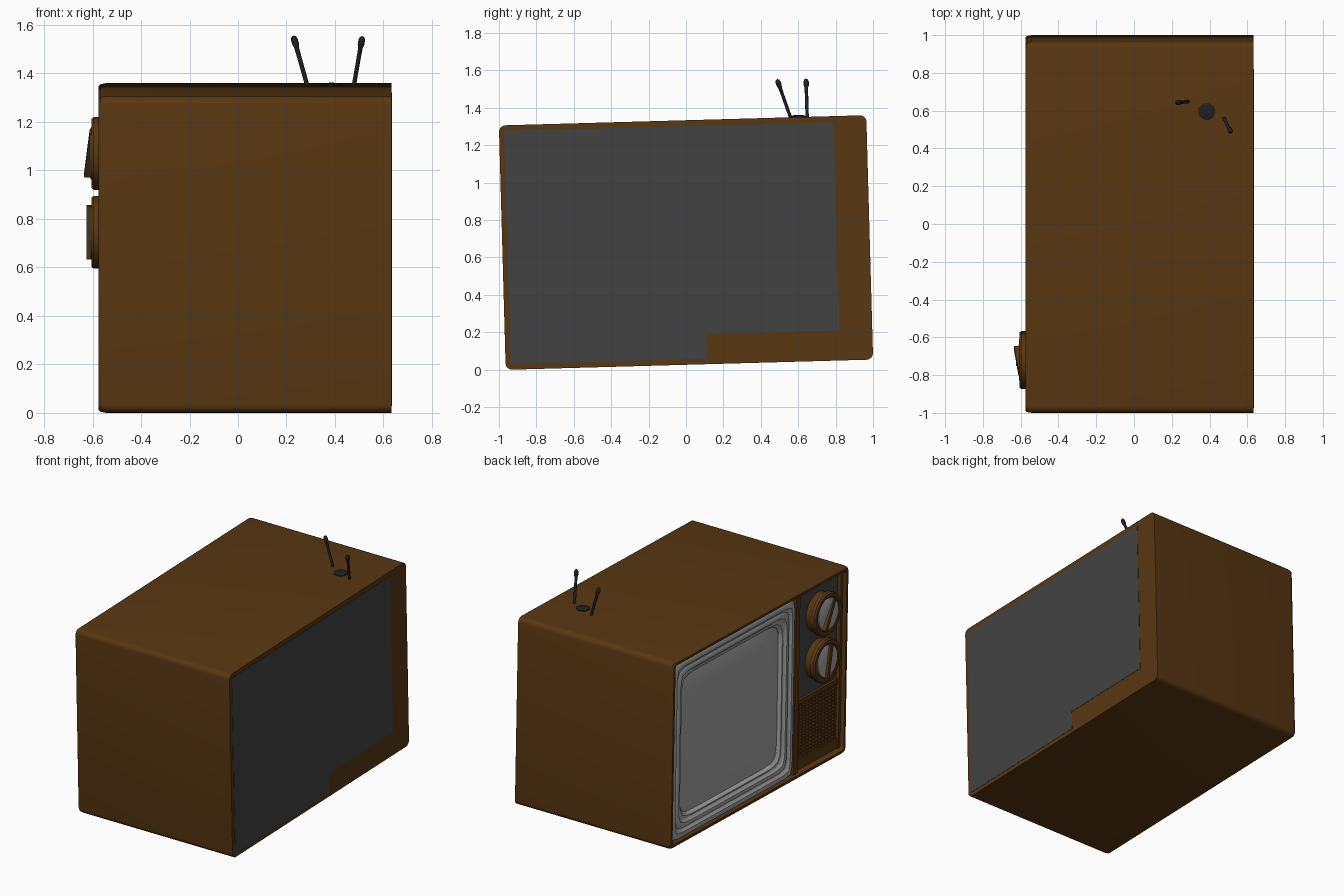
import bpy, bmesh
from math import sin, cos, pi, radians
from mathutils import Matrix, Vector

if "Cube" in bpy.data.objects:
    bpy.data.objects.remove(bpy.data.objects["Cube"])

# The whole cabinet leans slightly about the x axis
TILT = Matrix.Translation((0, 0, 0.68)) @ Matrix.Rotation(radians(1.6), 4, 'X')
W, H = 1.965, 1.307
FRONT, BACK, FLOOR = -0.575, 0.633, -0.52


def material(name, r, g, b):
    m = bpy.data.materials.new(name)
    m.diffuse_color = (r, g, b, 1)
    m.use_nodes = True
    m.node_tree.nodes["Principled BSDF"].inputs["Base Color"].default_value = m.diffuse_color
    return m


BROWN = material("brown_wood", 0.10, 0.038, 0.006)
DARK = material("dark_brown", 0.035, 0.014, 0.003)
GREY = material("dark_grey", 0.055, 0.055, 0.055)
LIGHT = material("light_grey", 0.38, 0.38, 0.38)
BLACK = material("black", 0.015, 0.015, 0.015)


def make(name, bm, mat, matrix=TILT):
    bmesh.ops.recalc_face_normals(bm, faces=bm.faces)
    bm.transform(matrix)
    me = bpy.data.meshes.new(name)
    bm.to_mesh(me)
    bm.free()
    me.materials.append(mat)
    ob = bpy.data.objects.new(name, me)
    bpy.context.collection.objects.link(ob)
    bpy.ops.object.select_all(action='DESELECT')
    ob.select_set(True)
    bpy.context.view_layer.objects.active = ob
    bpy.ops.object.shade_smooth_by_angle(angle=radians(35))
    return ob


def loft(loops, cap_start=True, cap_end=True):
    bm = bmesh.new()
    rings = [[bm.verts.new(p) for p in loop] for loop in loops]
    n = len(rings[0])
    for a, b in zip(rings, rings[1:]):
        for i in range(n):
            j = (i + 1) % n
            bm.faces.new((a[i], a[j], b[j], b[i]))
    if cap_start:
        bm.faces.new(rings[0])
    if cap_end:
        bm.faces.new(rings[-1])
    return bm


def rounded(x, hw, hh, r, seg=5):
    pts = []
    for k, (sy, sz) in enumerate(((1, 1), (-1, 1), (-1, -1), (1, -1))):
        for i in range(seg + 1):
            a = pi / 2 * (k + i / seg)
            pts.append((x, sy * (hw - r) + r * cos(a), sz * (hh - r) + r * sin(a)))
    return pts


def bowed(x, cy, hw, hh, n, count=96):
    pts = []
    for i in range(count):
        a = 2 * pi * i / count
        c, s = cos(a), sin(a)
        r = (abs(c) ** n + abs(s) ** n) ** (-1 / n)
        pts.append((x, cy + hw * r * c, hh * r * s))
    return pts


def circle(x, cy, cz, r, count=32):
    return [(x, cy + r * cos(2 * pi * i / count), cz + r * sin(2 * pi * i / count))
            for i in range(count)]


def add_box(bm, lo, hi):
    lo, hi = Vector(lo), Vector(hi)
    m = Matrix.Translation((lo + hi) / 2) @ Matrix.Diagonal((*(hi - lo), 1))
    bmesh.ops.create_cube(bm, size=1, matrix=m)


def box(name, lo, hi, mat):
    bm = bmesh.new()
    add_box(bm, lo, hi)
    return make(name, bm, mat)


# Cabinet with rounded corners and a recessed front
make("cabinet", loft([
    rounded(BACK, W / 2, H / 2, 0.035),
    rounded(FRONT + 0.03, W / 2, H / 2, 0.035),
    rounded(FRONT + 0.008, W / 2 - 0.004, H / 2 - 0.004, 0.033),
    rounded(FRONT, W / 2 - 0.012, H / 2 - 0.012, 0.03),
    rounded(FRONT, W / 2 - 0.028, H / 2 - 0.028, 0.02),
    rounded(FRONT + 0.012, W / 2 - 0.036, H / 2 - 0.036, 0.015),
    rounded(FLOOR + 0.01, W / 2 - 0.038, H / 2 - 0.038, 0.014)]), BROWN)

# Back cover with a notched lower corner
outline = [(-0.956, 0.625), (0.807, 0.62), (0.807, -0.493), (0.096, -0.493),
           (0.096, -0.625), (-0.956, -0.625)]
make("back_cover", loft([[(x, y, z) for y, z in outline]
                         for x in (BACK - 0.01, BACK + 0.002)]), GREY)

# Ridged screen surround: (inset, x, squareness)
CY, HW, HH = 0.27, 0.675, 0.616
steps = [(0, -0.51, 40), (0, -0.555, 40), (0.012, -0.563, 36), (0.035, -0.563, 30),
         (0.045, -0.552, 26), (0.055, -0.548, 22), (0.065, -0.555, 20),
         (0.085, -0.555, 18), (0.095, -0.542, 16), (0.105, -0.538, 15),
         (0.115, -0.541, 14), (0.130, -0.525, 12), (0.132, -0.515, 12)]
make("screen_surround", loft([bowed(x, CY, HW - d, HH - d, n) for d, x, n in steps],
                             False, False), LIGHT)

# Bulging picture tube
make("screen", loft([bowed(-0.52 - 0.04 * (1 - s ** 3), CY, (HW - 0.128) * s,
                           (HH - 0.128) * s, 3 + 9 * s)
                     for s in (1, 0.97, 0.92, 0.85, 0.75, 0.6, 0.4, 0.2, 0.05)],
                    False, True), LIGHT)

# Control column: trim strips and knob plate
box("column_divider", (-0.565, -0.45, -0.615), (-0.505, -0.407, 0.615), BROWN)
box("column_edge", (-0.55, -0.946, -0.615), (-0.505, -0.925, 0.615), BROWN)
box("middle_rail", (-0.54, -0.93, -0.16), (-0.505, -0.45, -0.13), BROWN)
box("lower_rail", (-0.54, -0.93, -0.615), (-0.505, -0.45, -0.54), BROWN)
box("knob_plate", (-0.522, -0.93, -0.135), (-0.505, -0.45, 0.615), GREY)

# Speaker grille of crossing slats
box("grille_backing", (-0.515, -0.93, -0.545), (-0.505, -0.45, -0.155), DARK)
grille = bmesh.new()
for i in range(16):
    z = -0.53 + i * 0.024
    add_box(grille, (-0.535, -0.92, z - 0.006), (-0.512, -0.455, z + 0.006))
for i in range(13):
    y = -0.905 + i * 0.036
    add_box(grille, (-0.53, y - 0.005, -0.54), (-0.512, y + 0.005, -0.16))
make("speaker_grille", grille, BROWN)

# Tuning knobs: rim, pale face and grip bar (angle, x of each bar end)
for name, cz, angle, low, high in (("upper", 0.41, 35, -0.635, -0.612),
                                   ("lower", 0.085, 10, -0.625, -0.625)):
    cy = -0.713
    rim = [(-0.515, 0.135), (-0.56, 0.14), (-0.572, 0.15), (-0.595, 0.15),
           (-0.605, 0.142), (-0.605, 0.118), (-0.598, 0.112)]
    make(name + "_knob_rim", loft([circle(x, cy, cz, r) for x, r in rim]), BROWN)
    make(name + "_knob_face", loft([circle(x, cy, cz, r) for x, r in
                                    ((-0.595, 0.11), (-0.606, 0.108), (-0.61, 0.1))]), LIGHT)
    bar = bmesh.new()
    add_box(bar, (-0.625, -0.018, -0.112), (-0.6, 0.018, 0.112))
    for v in bar.verts:
        if v.co.x < -0.61:
            v.co.x = low if v.co.z < 0 else high
            v.co.y *= 0.75
    bar.transform(Matrix.Translation((0, cy, cz)) @ Matrix.Rotation(radians(angle), 4, 'X'))
    make(name + "_knob_grip", bar, BROWN)

# Aerial base: low dish on the top
base = loft([circle(x, 0, 0, r, 24) for x, r in
             ((-0.01, 0.045), (0.005, 0.045), (0.009, 0.035), (0.011, 0.012))])
base.transform(Matrix.Translation((0.385, 0.614, H / 2)) @ Matrix.Rotation(-pi / 2, 4, 'Y'))
make("aerial_base", base, BLACK)

# Two aerial rods with thicker tips
rod = [(-0.02, 0.009), (0.6, 0.009), (0.78, 0.010), (0.84, 0.014), (0.93, 0.014),
       (0.98, 0.010), (1.0, 0.004)]
for name, a, b in (("left_aerial", (0.287, 0.648, 1.345), (0.228, 0.642, 1.555)),
                   ("right_aerial", (0.477, 0.56, 1.345), (0.513, 0.487, 1.552))):
    a, d = Vector(a), Vector(b) - Vector(a)
    bm = loft([circle(t * d.length, 0, 0, r, 12) for t, r in rod])
    turn = Vector((1, 0, 0)).rotation_difference(d).to_matrix().to_4x4()
    make(name, bm, BLACK, Matrix.Translation(a) @ turn)
